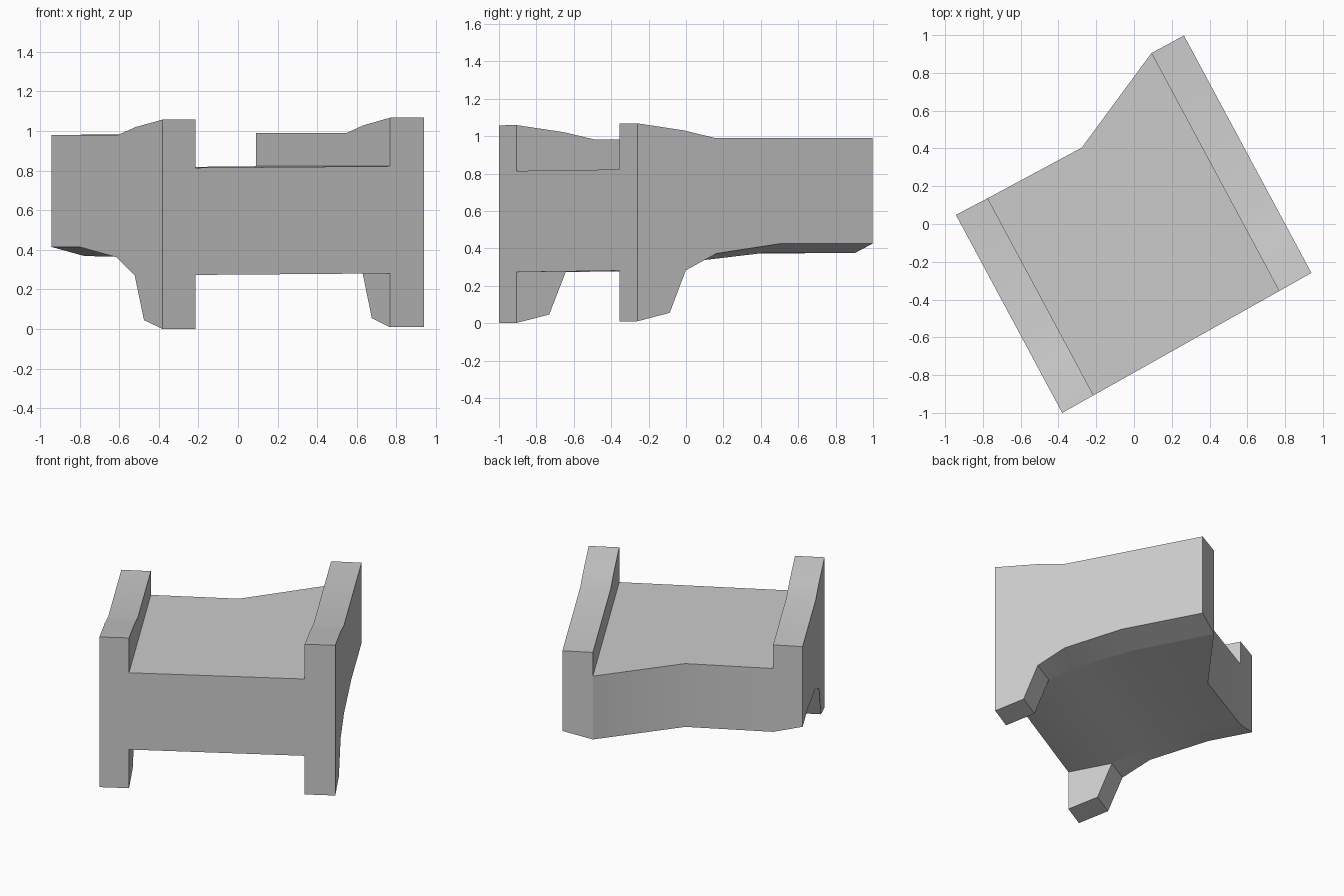
import bpy
import bmesh
from mathutils import Vector

old = bpy.data.objects.get("Cube")
if old:
    bpy.data.objects.remove(old, do_unlink=True)

grey = bpy.data.materials.new("plain_grey")
grey.use_nodes = True
colour = (0.6, 0.6, 0.6, 1)
grey.diffuse_color = colour
grey.node_tree.nodes["Principled BSDF"].inputs["Base Color"].default_value = colour

# The bench is turned on its base: WIDE runs along the front, DEEP runs backwards
CORNER = Vector((-0.38, -1.0, 0))
WIDE = Vector((0.881, 0.473, 0))
DEEP = Vector((-0.473, 0.881, 0))


def place(s, t, z):
    """Bench width, depth and height to world space, with its slight lean."""
    t += 0.019 * s * max(0, 1 - t / 1.2)
    return CORNER + WIDE * s + DEEP * t + Vector((0, 0, z + 0.007 * s))


def loft(name, columns):
    """Join side profiles (s, [(t, z), ...]) across the width into a solid."""
    bm = bmesh.new()
    rings = [[bm.verts.new(place(s, t, z)) for t, z in profile]
             for s, profile in columns]
    for a, b in zip(rings, rings[1:]):
        for i in range(len(a)):
            j = (i + 1) % len(a)
            bm.faces.new((a[i], a[j], b[j], b[i]))
    bm.faces.new(rings[0])
    bm.faces.new(rings[-1])
    bmesh.ops.recalc_face_normals(bm, faces=bm.faces)
    mesh = bpy.data.meshes.new(name)
    bm.to_mesh(mesh)
    bm.free()
    mesh.materials.append(grey)
    obj = bpy.data.objects.new(name, mesh)
    bpy.context.collection.objects.link(obj)
    bpy.ops.object.select_all(action='DESELECT')
    obj.select_set(True)
    bpy.context.view_layer.objects.active = obj
    bpy.ops.object.shade_smooth_by_angle(angle=0.55)


def under(back, outer):
    """Underside curve behind the legs; it rises towards the outer sides."""
    if outer:
        return [(0.49, 0.362), (0.89, 0.415), (back, 0.415)]
    return [(0.49, 0.325), (0.88, 0.365), (back, 0.367)]


def arm_profile(back, outer):
    leg = [(0, 0), (0.2, 0.045), (0.3, 0.272)]
    top = [(back, 0.98), (0.48, 0.98), (0.29, 1.02), (0, 1.058)]
    return leg + under(back, outer) + top


def seat_profile(back):
    return [(0, 0.272), (0.3, 0.272)] + under(back, False) + [(back, 0.813), (0, 0.813)]


# Side panels, each with its front leg
loft("right_arm", [(0, arm_profile(1.19, True)), (0.19, arm_profile(1.188, False))])
loft("left_arm", [(1.317, arm_profile(1.455, False)), (1.513, arm_profile(1.455, True))])

# Seat block with the bent back edge
loft("seat", [(0.19, seat_profile(1.188)), (0.755, seat_profile(1.188)),
              (1.317, seat_profile(1.455))])
